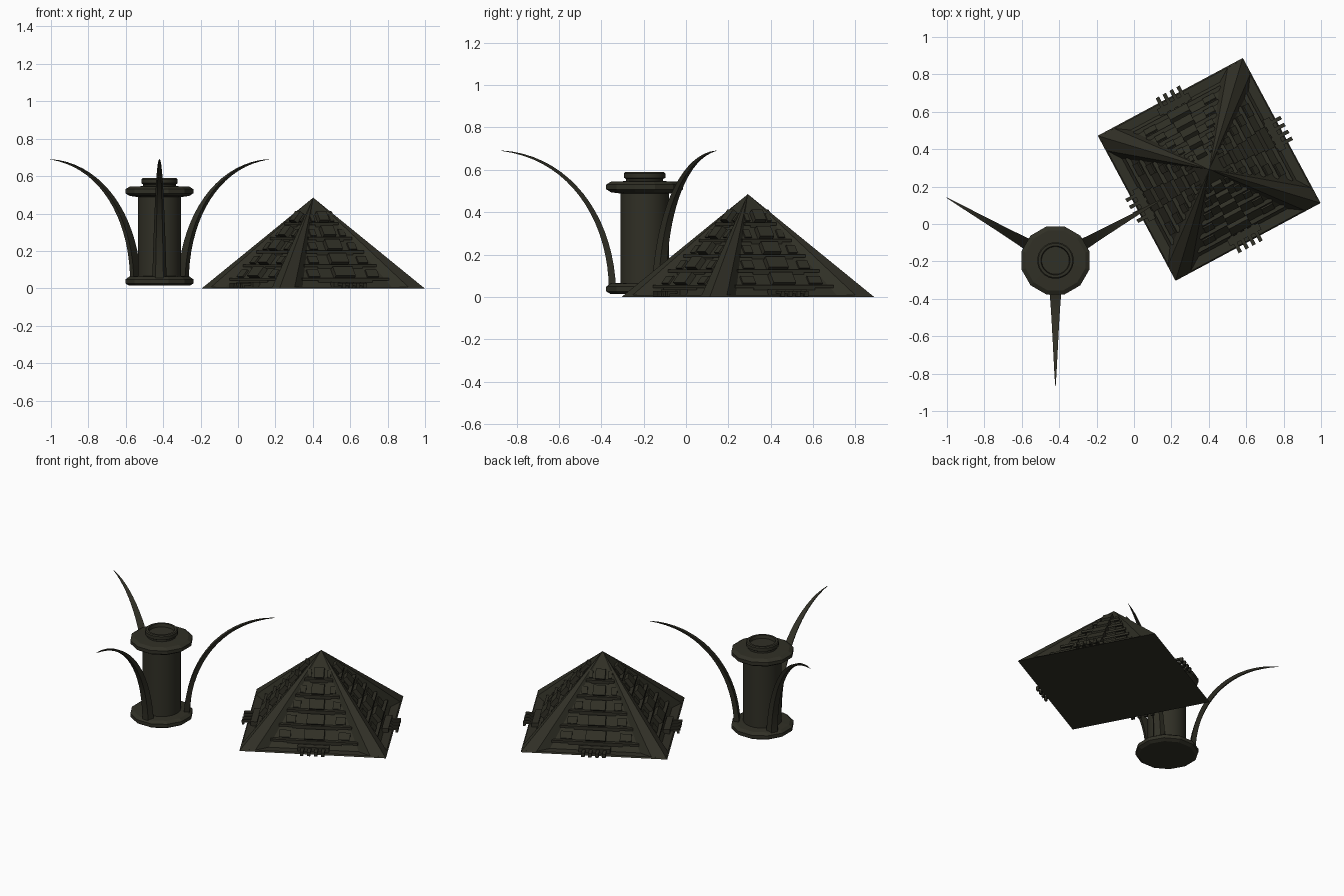
import bpy, bmesh, math
from mathutils import Matrix, Vector

if "Cube" in bpy.data.objects:
    bpy.data.objects.remove(bpy.data.objects["Cube"])

mat = bpy.data.materials.new("dark olive stone")
mat.diffuse_color = (0.030, 0.029, 0.019, 1)
mat.use_nodes = True
mat.node_tree.nodes["Principled BSDF"].inputs["Base Color"].default_value = mat.diffuse_color


def finish(bm, name, matrix, smooth=False):
    bmesh.ops.recalc_face_normals(bm, faces=bm.faces)
    me = bpy.data.meshes.new(name)
    bm.to_mesh(me)
    bm.free()
    me.materials.append(mat)
    ob = bpy.data.objects.new(name, me)
    bpy.context.collection.objects.link(ob)
    ob.matrix_world = matrix
    if smooth:
        bpy.ops.object.select_all(action='DESELECT')
        ob.select_set(True)
        bpy.context.view_layer.objects.active = ob
        bpy.ops.object.shade_smooth_by_angle(angle=math.radians(35))
    return ob


def loft(bm, rings):
    rows = [[bm.verts.new(p) for p in r] for r in rings]
    n = len(rows[0])
    for a, b in zip(rows, rows[1:]):
        for i in range(n):
            j = (i + 1) % n
            bm.faces.new((a[i], a[j], b[j], b[i]))
    bm.faces.new(rows[0])
    bm.faces.new(rows[-1])


def lathe(name, profile, sides, matrix, smooth=False):
    bm = bmesh.new()
    off = math.pi / sides
    loft(bm, [[(r * math.cos(off + 2 * math.pi * i / sides),
                r * math.sin(off + 2 * math.pi * i / sides), z)
               for i in range(sides)] for r, z in profile])
    return finish(bm, name, matrix, smooth)


def box(bm, x, y, z, sx, sy, sz, tilt=0):
    m = (Matrix.Translation((x, y, z)) @ Matrix.Rotation(tilt, 4, 'X')
         @ Matrix.Diagonal((sx, sy, sz, 1)))
    bmesh.ops.create_cube(bm, size=1, matrix=m)


# ---------- pyramid ----------
H, TOP = 0.44, 0.485          # half side, height
RIDGE, FOOT, DEEP = 0.09, 0.165, 0.05
base = Matrix.Translation((0.402, 0.292, 0)) @ Matrix.Rotation(math.radians(28.2), 4, 'Z')

# flat base plate
bm = bmesh.new()
loft(bm, [[(x * s, y * s, z) for x, y in ((-1, -1), (1, -1), (1, 1), (-1, 1))]
          for s, z in ((H, 0), (H - 0.007, 0.008))])
finish(bm, "base_plate", base)

# shell: four raised corner ridges with recessed panels between them
bm = bmesh.new()
side = [(-H, -H), (-H + RIDGE, -H), (-H + FOOT, -H + DEEP),
        (H - FOOT, -H + DEEP), (H - RIDGE, -H)]
outline = []
for k in range(4):
    rot = Matrix.Rotation(k * math.pi / 2, 3, 'Z')
    outline += [bm.verts.new(rot @ Vector((x, y, 0))) for x, y in side]
apex = bm.verts.new((0, 0, TOP))
for i, v in enumerate(outline):
    bm.faces.new((v, outline[(i + 1) % len(outline)], apex))
bm.faces.new(outline)
finish(bm, "ridged_pyramid", base)

slope = math.atan2(TOP, H - DEEP)
for k in range(4):
    m = base @ Matrix.Rotation(k * math.pi / 2, 4, 'Z')
    # ledges, stepped blocks and centre stair on each recessed panel
    bm = bmesh.new()
    for i, t in enumerate((0.10, 0.25, 0.40, 0.55, 0.71)):
        y, z, w = -(H - DEEP) * (1 - t), TOP * t, 2 * (H - FOOT) * (1 - t)
        box(bm, 0, y, z, w * 1.06, 0.034, 0.014)
        box(bm, 0, y + 0.005, z - 0.022, w * 0.66, 0.036, 0.034)
        box(bm, 0, y + 0.012, z + 0.035, 0.10 * (1 - t) + 0.03, 0.03, 0.062, slope - math.pi / 2)
        for s in (-1, 1):
            box(bm, s * w * 0.36, y + 0.022, z + 0.028, w * 0.14, 0.018, 0.045, slope - math.pi / 2)
    finish(bm, f"panel_steps_{k + 1}", m)

    # row of short pipes crossing the base edge
    bm = bmesh.new()
    for i in range(4):
        x = (i - 1.5) * 0.042
        box(bm, x, -H + 0.02, 0.022, 0.02, 0.10, 0.012)
        box(bm, x, -H - 0.022, 0.015, 0.02, 0.014, 0.026)
    box(bm, 0, -H + 0.045, 0.02, 0.19, 0.04, 0.03)
    finish(bm, f"edge_pipes_{k + 1}", m)

# ---------- pillar ----------
pillar = Matrix.Translation((-0.42, -0.195, 0))
lathe("pillar_foot", [(0.168, 0.014), (0.188, 0.026), (0.188, 0.048), (0.168, 0.062),
                      (0.125, 0.066)], 12, pillar)
lathe("pillar_shaft", [(0.115, 0.05), (0.115, 0.52)], 24, pillar, True)
lathe("pillar_flange", [(0.12, 0.488), (0.165, 0.494), (0.188, 0.508), (0.188, 0.530),
                        (0.165, 0.544), (0.10, 0.546)], 12, pillar)
lathe("pillar_cap", [(0.088, 0.54), (0.088, 0.556), (0.098, 0.562), (0.098, 0.583),
                     (0.092, 0.589), (0.078, 0.589), (0.074, 0.568)], 24, pillar, True)

# ---------- curved blades ----------
# control points: radius, height of the outer curve
P = [Vector(p) for p in ((0.152, 0.03), (0.158, 0.38), (0.36, 0.66), (0.675, 0.69))]
N = 18
bm_rings = []
for i in range(N + 1):
    t = i / N
    c = (P[0] * (1 - t) ** 3 + P[1] * 3 * t * (1 - t) ** 2
         + P[2] * 3 * t * t * (1 - t) + P[3] * t ** 3)
    d = ((P[1] - P[0]) * (1 - t) ** 2 + (P[2] - P[1]) * 2 * t * (1 - t)
         + (P[3] - P[2]) * t * t).normalized()
    n = Vector((d.y, -d.x))                    # outward side of the curve
    w = 0.038 * (1 - t) ** 0.8 + 0.0008
    h = 0.016 * (1 - t) ** 0.7 + 0.0008
    a, b = c + n * h, c - n * h
    bm_rings.append([(a.x, -w * 0.55, a.y), (a.x, w * 0.55, a.y),
                     (b.x, w, b.y), (b.x, -w, b.y)])
for k, ang in enumerate((30, 150, 270)):
    bm = bmesh.new()
    loft(bm, bm_rings)
    finish(bm, f"curved_blade_{k + 1}",
           pillar @ Matrix.Rotation(math.radians(ang), 4, 'Z'), True)
